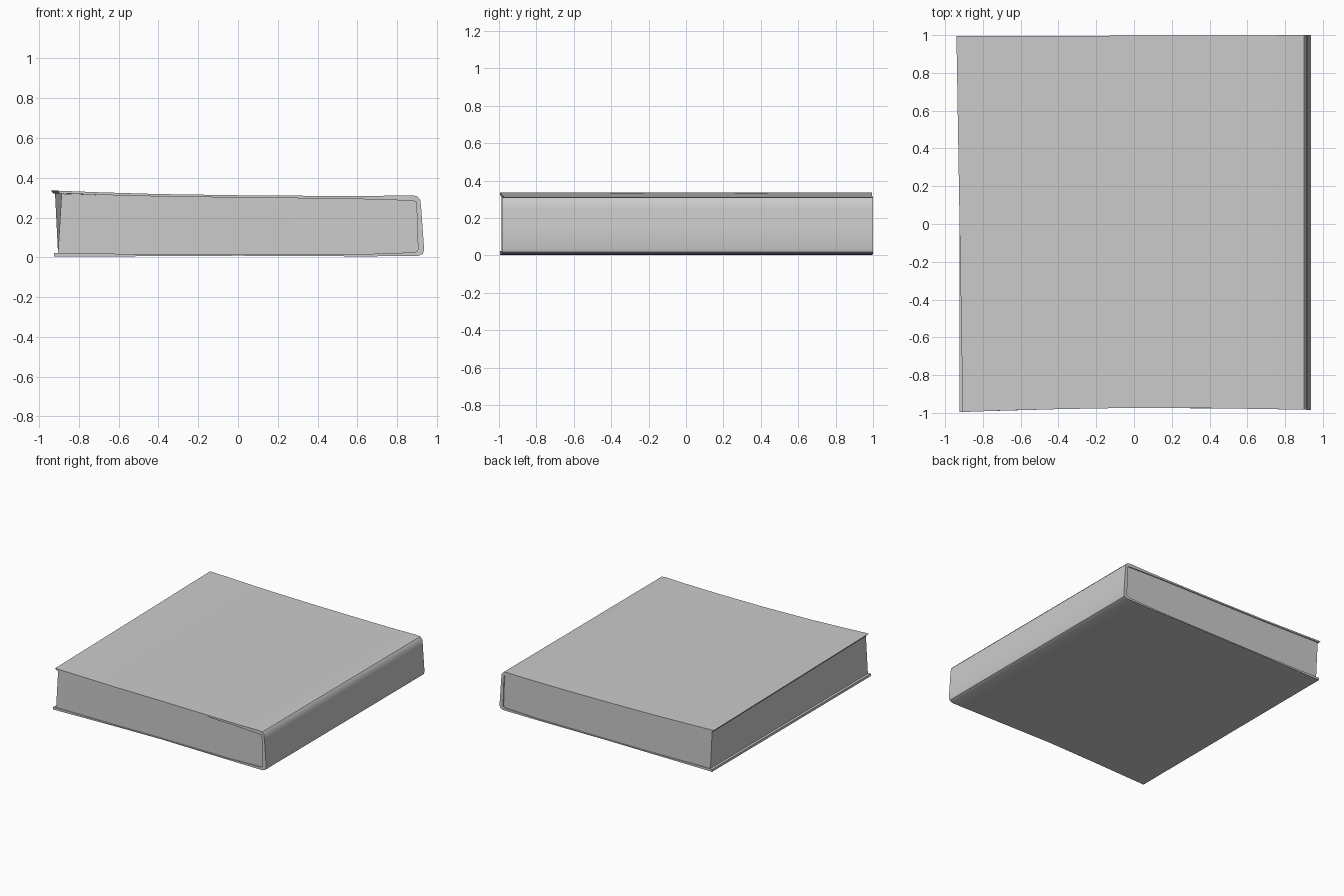
import bpy, bmesh, math

cube = bpy.data.objects.get("Cube")
if cube:
    bpy.data.objects.remove(cube, do_unlink=True)

grey = bpy.data.materials.new("plain grey")
grey.use_nodes = True
GREY = (0.6, 0.6, 0.6, 1)
grey.diffuse_color = GREY
grey.node_tree.nodes["Principled BSDF"].inputs["Base Color"].default_value = GREY

# Cross-sections (x, z), running from the top fore edge round the spine to the bottom
OUTER = [(-.94, .335), (-.7, .327), (-.4, .318), (0, .312), (.4, .309), (.7, .309),
         (.87, .312), (.9, .308), (.916, .29), (.921, .25), (.928, .15),
         (.936, .04), (.93, .018), (.905, .006), (.6, .005), (0, .008),
         (-.4, .006), (-.925, .003)]
INNER = [(-.93, .322), (-.7, .314), (-.4, .306), (0, .3), (.4, .296), (.6, .293),
         (.8, .287), (.875, .284), (.894, .28), (.898, .25), (.901, .15),
         (.905, .045), (.903, .032), (.885, .025), (.6, .015), (0, .014),
         (-.4, .015), (-.925, .022)]


def front_y(x):
    """The front edge bows gently inward between the corners."""
    return -.985 - .012 * max(0, -x) + .012 * math.cos(x * math.pi / 2)


def back_y(x):
    return .997 + .003 * x


def extrude_section(name, points, inset=0, shear=0):
    """Extrude a closed section along y; shear moves the upper fore edge at the front."""
    bm = bmesh.new()
    rings = []
    for end in (0, 1):
        ring = []
        for x, z in points:
            y = back_y(x) - inset if end else front_y(x) + inset
            dx = shear if end == 0 and x < -.8 and z > .2 else 0
            ring.append(bm.verts.new((x + dx, y, z)))
        rings.append(ring)
    count = len(points)
    for i in range(count):
        j = (i + 1) % count
        bm.faces.new((rings[0][i], rings[0][j], rings[1][j], rings[1][i]))
    # Strips between the upper and lower halves of the section close both ends
    for ring in rings:
        for i in range(count // 2 - 1):
            bm.faces.new((ring[i], ring[i + 1], ring[-i - 2], ring[-i - 1]))
    bmesh.ops.recalc_face_normals(bm, faces=bm.faces)
    mesh = bpy.data.meshes.new(name)
    bm.to_mesh(mesh)
    bm.free()
    mesh.materials.append(grey)
    obj = bpy.data.objects.new(name, mesh)
    bpy.context.collection.objects.link(obj)
    bpy.ops.object.select_all(action="DESELECT")
    obj.select_set(True)
    bpy.context.view_layer.objects.active = obj
    bpy.ops.object.shade_smooth_by_angle(angle=math.radians(40))
    return obj


# Wraparound cover with a rounded spine
extrude_section("cover", OUTER + INNER[::-1], shear=.033)

# Page block, set back slightly, with a slanted fore edge
pages = [(-.92, .32)] + INNER[1:-1] + [(-.905, .02)]
extrude_section("page_block", pages, inset=.008, shear=.033)
